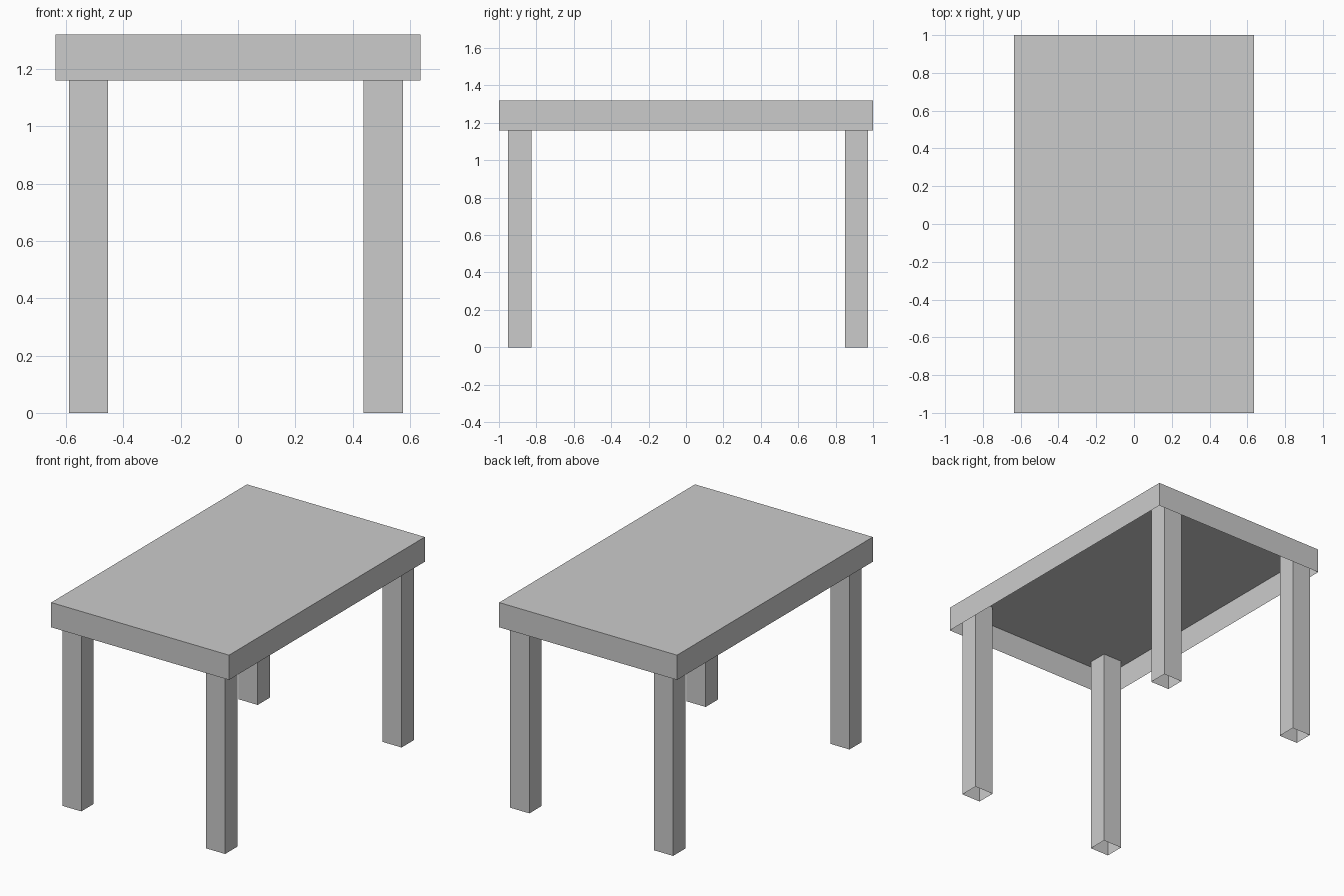
import bpy
import bmesh
from mathutils import Vector

cube = bpy.data.objects.get("Cube")
if cube:
    bpy.data.objects.remove(cube, do_unlink=True)

grey = bpy.data.materials.new("plain grey")
grey.use_nodes = True
colour = (0.6, 0.6, 0.6, 1)
grey.diffuse_color = colour
grey.node_tree.nodes["Principled BSDF"].inputs["Base Color"].default_value = colour


def open_box(name, low, high, open_top=False):
    """Thin-walled box between two corners, open underneath and optionally on top."""
    low, high = Vector(low), Vector(high)
    bm = bmesh.new()
    bmesh.ops.create_cube(bm, size=1)
    bmesh.ops.scale(bm, vec=high - low, verts=bm.verts)
    bmesh.ops.translate(bm, vec=(low + high) / 2, verts=bm.verts)
    bm.normal_update()
    gone = [f for f in bm.faces
            if f.normal.z < -0.5 or (open_top and f.normal.z > 0.5)]
    bmesh.ops.delete(bm, geom=gone, context="FACES_ONLY")
    mesh = bpy.data.meshes.new(name)
    bm.to_mesh(mesh)
    bm.free()
    mesh.materials.append(grey)
    obj = bpy.data.objects.new(name, mesh)
    bpy.context.collection.objects.link(obj)
    return obj


HEIGHT = 1.32

# Table top: a shell with a hollow underside
open_box("table_top", (-0.636, -1, 1.16), (0.636, 1, HEIGHT))

# Legs: square tubes that run up inside the shell, slightly off centre
leg_x = {"right": (-0.59, -0.454), "left": (0.438, 0.575)}
leg_y = {"front": (-0.952, -0.827), "back": (0.85, 0.974)}
for end, (y0, y1) in leg_y.items():
    for side, (x0, x1) in leg_x.items():
        open_box(f"{end}_{side}_leg", (x0, y0, 0), (x1, y1, HEIGHT), open_top=True)
